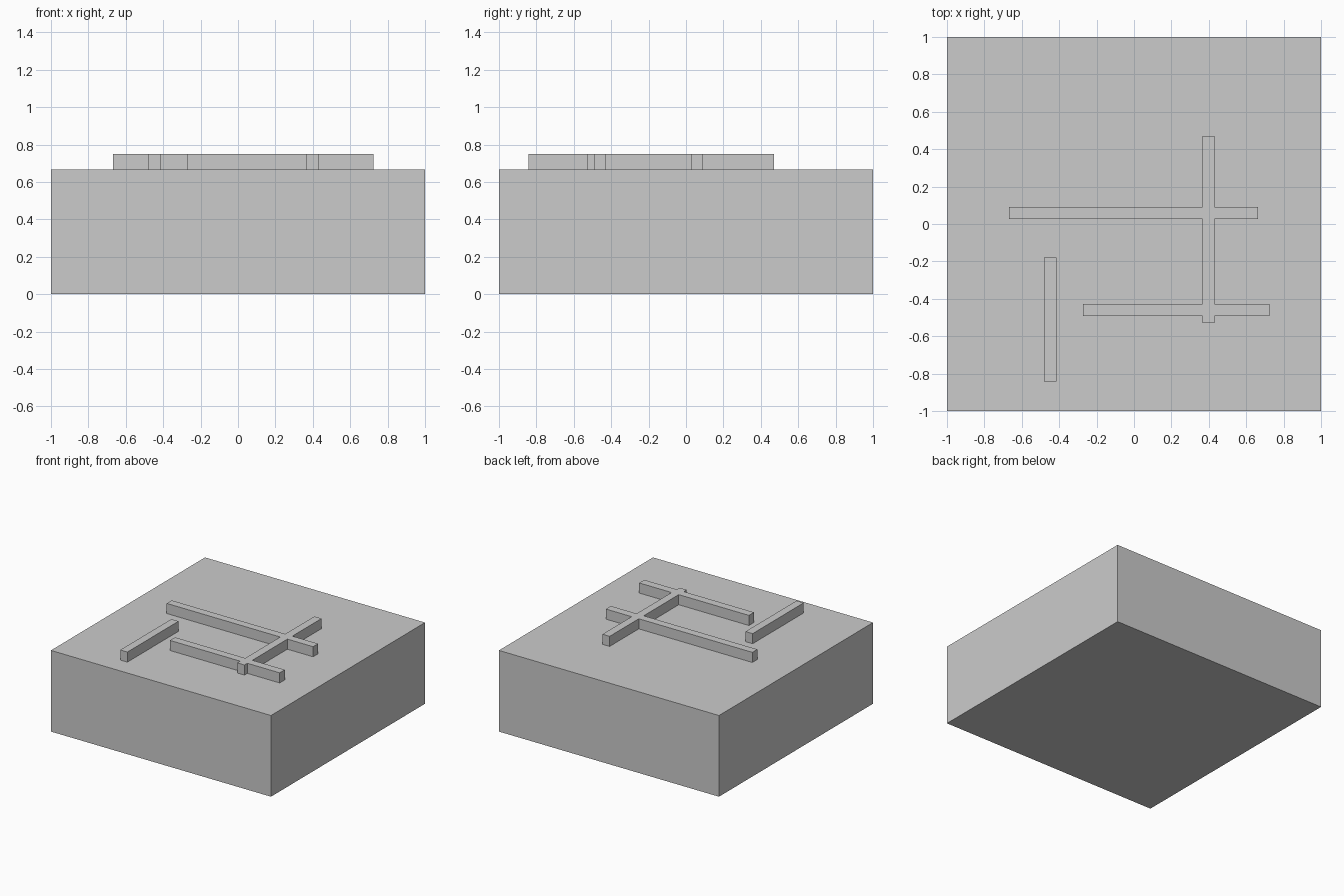
import bpy, bmesh

if "Cube" in bpy.data.objects:
    bpy.data.objects.remove(bpy.data.objects["Cube"])

BASE_TOP = 0.667
BAR_TOP = 0.75


def prism(name, outline, z0, z1):
    """Extrude a counter-clockwise outline from z0 to z1."""
    bm = bmesh.new()
    face = bm.faces.new([bm.verts.new((x, y, z0)) for x, y in outline])
    top = bmesh.ops.extrude_face_region(bm, geom=[face], use_keep_orig=True)["geom"]
    moved = [g for g in top if isinstance(g, bmesh.types.BMVert)]
    bmesh.ops.translate(bm, verts=moved, vec=(0, 0, z1 - z0))
    bmesh.ops.recalc_face_normals(bm, faces=bm.faces)
    mesh = bpy.data.meshes.new(name)
    bm.to_mesh(mesh)
    bm.free()
    obj = bpy.data.objects.new(name, mesh)
    bpy.context.collection.objects.link(obj)
    return obj


def rect(x0, x1, y0, y1):
    return [(x0, y0), (x1, y0), (x1, y1), (x0, y1)]


# Solid block
prism("base_block", rect(-1, 1, -1, 1), 0, BASE_TOP)

# Free-standing short bar
prism("short_bar", rect(-0.48, -0.415, -0.843, -0.18), BASE_TOP, BAR_TOP)

# One long bar crossed by two others, merged into a single outline
left, right, front, back = 0.365, 0.43, -0.53, 0.47
cross_bars = [(-0.273, 0.724, -0.493, -0.427), (-0.667, 0.664, 0.027, 0.092)]
right_side, left_side = [(right, front)], []
for x0, x1, y0, y1 in cross_bars:
    right_side += [(right, y0), (x1, y0), (x1, y1), (right, y1)]
    left_side += [(left, y0), (x0, y0), (x0, y1), (left, y1)]
outline = [(left, front)] + right_side + [(right, back), (left, back)] + left_side[::-1]
prism("crossed_bars", outline, BASE_TOP, BAR_TOP)
